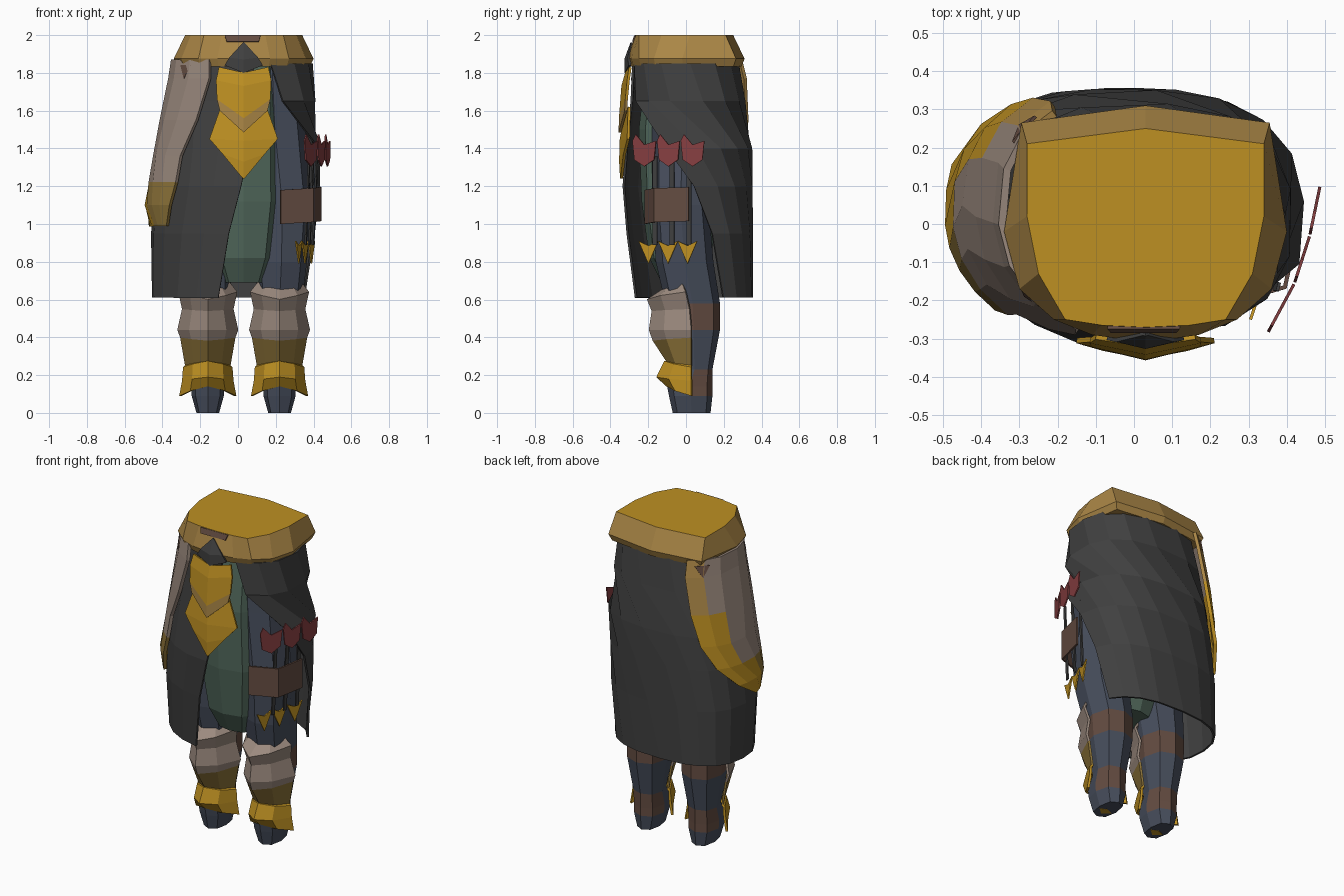
import bpy, math

if "Cube" in bpy.data.objects:
    bpy.data.objects.remove(bpy.data.objects["Cube"])

COLOURS = {
    "gold": (.515, .279, .016), "belt_gold": (.402, .238, .061), "dark_gold": (.27, .175, .042),
    "charcoal": (.051, .051, .051), "tan": (.328, .254, .209), "slate": (.063, .076, .108),
    "green": (.084, .141, .107), "brown": (.127, .072, .053), "red": (.242, .05, .053)}
MATS = {}
for key, c in COLOURS.items():
    MATS[key] = bpy.data.materials.new(key)
    MATS[key].diffuse_color = (*c, 1)

MID = .03  # x of the figure's own centre line


def make(name, verts, faces, face_mats, thick=0):
    """Mesh object with one colour name per face, optional thickness."""
    me = bpy.data.meshes.new(name)
    me.from_pydata(verts, [], faces)
    used = sorted(set(face_mats))
    for u in used:
        me.materials.append(MATS[u])
    for p, m in zip(me.polygons, face_mats):
        p.material_index = used.index(m)
    ob = bpy.data.objects.new(name, me)
    bpy.context.collection.objects.link(ob)
    if thick:
        mod = ob.modifiers.new("thickness", "SOLIDIFY")
        mod.thickness, mod.offset = thick, 0
    return ob


def grid(name, rows, colour, closed=False, caps=None, thick=0):
    """Skin rows of points; colour(row, column) names the face colour."""
    n = len(rows[0])
    verts = [p for r in rows for p in r]
    faces, mats = [], []
    for i in range(len(rows) - 1):
        for j in range(n if closed else n - 1):
            k = (j + 1) % n
            faces.append((i*n + j, i*n + k, (i+1)*n + k, (i+1)*n + j))
            mats.append(colour(i, j))
    if caps:
        faces += [tuple(reversed(range(n))), tuple(range(len(verts) - n, len(verts)))]
        mats += list(caps)
    return make(name, verts, faces, mats, thick)


def ring_point(cx, cy, rx, ry, z, deg, cloth=True):
    """Rounded-box outline; 0 degrees is the front, 90 is +x.
    Cloth is rounder at the front left and fuller at the back left."""
    s, c = math.sin(math.radians(deg)), math.cos(math.radians(deg))
    p = .8
    if cloth and s < 0:
        p = 1.03 if c > 0 else .74
    return (cx + rx*math.copysign(abs(s)**p, s), cy - ry*math.copysign(abs(c)**p, c), z)


def loft(name, rings, n, colour, caps):
    rows = [[ring_point(cx, cy, rx, ry, z, 360*j/n, False) for j in range(n)]
            for z, cx, cy, rx, ry in rings]
    return grid(name, rows, colour, True, caps)


def shell(name, rings, n, colour, thick):
    """Open wrap: each ring also gives its start and end angle."""
    rows = [[ring_point(cx, cy, rx, ry, z, a + (b - a)*j/n) for j in range(n + 1)]
            for z, cx, cy, rx, ry, a, b in rings]
    return grid(name, rows, colour, thick=thick)


def plate(name, pts, mat, thick=.008):
    return make(name, pts, [tuple(range(len(pts)))], [mat], thick)


# Belt with a bright top, from mirrored half outlines
def outline(half, z, k=1):
    right = [(MID + x*k, y*k, z) for x, y in half]
    return right + [(MID - x*k, y*k, z) for x, y in reversed(half[1:-1])]


TOP = [(0, -.27), (.115, -.265), (.21, -.25), (.28, -.13), (.31, .02), (.31, .21), (0, .25)]
RIM = [(0, -.31), (.14, -.29), (.24, -.25), (.33, -.17), (.37, -.02), (.325, .265), (0, .31)]
grid("belt", [outline(RIM, 1.835, .95), outline(RIM, 1.875), outline(TOP, 2)],
     lambda i, j: "belt_gold", True, ("belt_gold", "gold"))
plate("belt_patch", [(-.07, -.271, 1.998), (.12, -.271, 1.998), (.11, -.282, 1.965), (-.06, -.282, 1.965)], "brown")

# Long wrap skirt, open at the front right
shell("skirt", [
    (1.85, .03, 0, .36, .28, 18, 365),
    (1.65, .025, .01, .385, .30, 28, 368),
    (1.40, .02, .015, .42, .33, 74, 363),
    (1.20, 0, .01, .43, .34, 93, 361),
    (.95, -.02, .02, .435, .33, 106, 356),
    (.61, -.035, .04, .415, .31, 115, 350)], 14, lambda i, j: "charcoal", .012)


# Side flap on the left hip, edged along the back and bottom
def flap_colour(i, j):
    if j < (3 if i > 3 else 2 if i > 1 else 1):
        return "belt_gold" if i < 2 else "gold"
    return "dark_gold" if i > 3 else "tan"


shell("hip_flap", [
    (1.87, .02, .01, .365, .315, 212, 332),
    (1.77, .02, .015, .38, .335, 211, 333),
    (1.55, 0, .02, .405, .345, 213, 327),
    (1.36, -.01, .02, .43, .345, 219, 317),
    (1.22, -.015, .015, .45, .345, 232, 316),
    (1.10, -.02, .01, .465, .34, 252, 313),
    (.99, -.02, .01, .445, .335, 276, 307)], 6, flap_colour, .02)
for name, a, b in (("flap_back_patch", 222, 240), ("flap_front_patch", 300, 314)):
    plate(name, [ring_point(.02, .015, r, r - .042, z, d)
                 for r, z, d in ((.374, 1.84, a), (.374, 1.84, b), (.384, 1.77, (a + b)/2))], "brown")


# Front tabard: ridged strips of (side z, half width, side y, centre z, centre y)
def crest(name, rows, colours):
    pts = [[(MID - w, y, z), (MID, yc, zc), (MID + w, y, z)] for z, w, y, zc, yc in rows]
    return grid(name, pts, lambda i, j: colours[i], thick=.014)


crest("tabard_upper", [
    (1.83, .13, -.295, 1.80, -.315), (1.76, .145, -.305, 1.73, -.335),
    (1.66, .14, -.315, 1.56, -.348), (1.60, .125, -.318, 1.485, -.35)],
    ["gold", "gold", "belt_gold"])
crest("tabard_lower", [
    (1.62, .12, -.30, 1.55, -.325), (1.45, .18, -.305, 1.44, -.345),
    (1.37, .11, -.325, 1.33, -.347), (1.245, .006, -.34, 1.24, -.342)],
    ["gold", "gold", "gold"])
crest("buckle", [
    (1.955, .005, -.285, 1.96, -.287), (1.88, .075, -.302, 1.87, -.32),
    (1.84, .10, -.297, 1.80, -.318)], ["charcoal", "charcoal"])

# Inner cloth between the legs
loft("inner_cloth", [
    (.69, MID, -.02, .12, .11), (.82, MID, -.03, .175, .165), (1.12, MID, -.035, .22, .20),
    (1.50, MID, -.03, .215, .22), (1.85, MID, -.01, .21, .2)],
    10, lambda i, j: "green", ("green", "green"))

# Legs: (z, offset from middle, half width, front y, back y)
LEG = [(0, .19, .06, -.07, .13), (.09, .19, .085, -.09, .14), (.14, .19, .085, -.10, .14),
       (.23, .19, .085, -.05, .14), (.44, .19, .115, -.10, .18), (.58, .19, .12, -.11, .18),
       (.80, .20, .135, -.16, .145), (1.10, .205, .155, -.18, .12), (1.50, .165, .16, -.18, .15),
       (1.85, .15, .14, -.18, .16)]
# Greaves: (side z, half width, side y, centre z, front y)
GREAVE = [(.69, .11, -.02, .65, -.12), (.64, .15, 0, .60, -.20), (.55, .13, .02, .54, -.175),
          (.44, .155, .03, .44, -.19), (.40, .14, .03, .385, -.17), (.25, .115, .03, .27, -.10),
          (.24, .125, .03, .27, -.11), (.17, .13, .03, .19, -.15), (.09, .145, .03, .145, -.10)]
for side, s in (("left", -1), ("right", 1)):
    loft(side + "_leg", [(z, MID + s*o, (f + b)/2, w, (b - f)/2) for z, o, w, f, b in LEG], 8,
         lambda i, j: "brown" if i == 4 or (i in (1, 2) and 2 <= j <= 5) else "slate",
         ("slate", "slate"))
    cx = MID + s*.19
    plate(side + "_sole_mark", [(cx - .045, .01, .001), (cx, -.03, .001), (cx + .045, .01, .001), (cx, .03, .001)],
          "gold", .004)
    rows = []
    for zs, w, ys, zc, yf in GREAVE:
        zm, ym = (zs + zc)/2, ys*.35 + yf*.65
        rows.append([(cx - w, ys, zs), (cx - w*.6, ym, zm), (cx, yf, zc),
                     (cx + w*.6, ym, zm), (cx + w, ys, zs)])
    grid(side + "_greave", rows,
         lambda i, j: "tan" if i < 4 else ("dark_gold" if i == 4 else "gold"), thick=.014)


# Thigh trophies on the right: pennants, strap plate, straps and fringe
def along(a, b, t, z):
    return (a[0] + (b[0] - a[0])*t, a[1] + (b[1] - a[1])*t, z)


BENDS = [(.35, -.285), (.42, -.155), (.46, -.03), (.487, .10)]
PENNANT = [(.02, 1.44), (.15, 1.475), (.5, 1.42), (.98, 1.44), (.9, 1.34), (.5, 1.305), (.1, 1.34)]
FRINGE = [(0, .91), (.5, .885), (1, .91), (.5, .79)]
for k in range(3):
    plate(f"pennant_{k}", [along(BENDS[k], BENDS[k + 1], t, z) for t, z in PENNANT], "red")
    plate(f"fringe_{k}", [along((.305, -.25), (.405, .06), (k + t)/3, z) for t, z in FRINGE], "gold")
    x, y = .375 + .02*k, -.175 + .09*k
    plate(f"strap_{k}", [(x, y, 1.36), (x + .006, y + .022, 1.36),
                         (x - .014, y + .022, .89), (x - .02, y, .89)], "charcoal")
grid("strap_plate", [[(.225, -.215, z - .01), (.395, -.165, z), (.435, .015, z + .005)] for z in (1.19, 1.01)],
     lambda i, j: "brown", thick=.012)

for m in bpy.data.materials:
    if m.users and not m.is_grease_pencil:
        m.use_nodes = True
        m.node_tree.nodes["Principled BSDF"].inputs["Base Color"].default_value = m.diffuse_color
